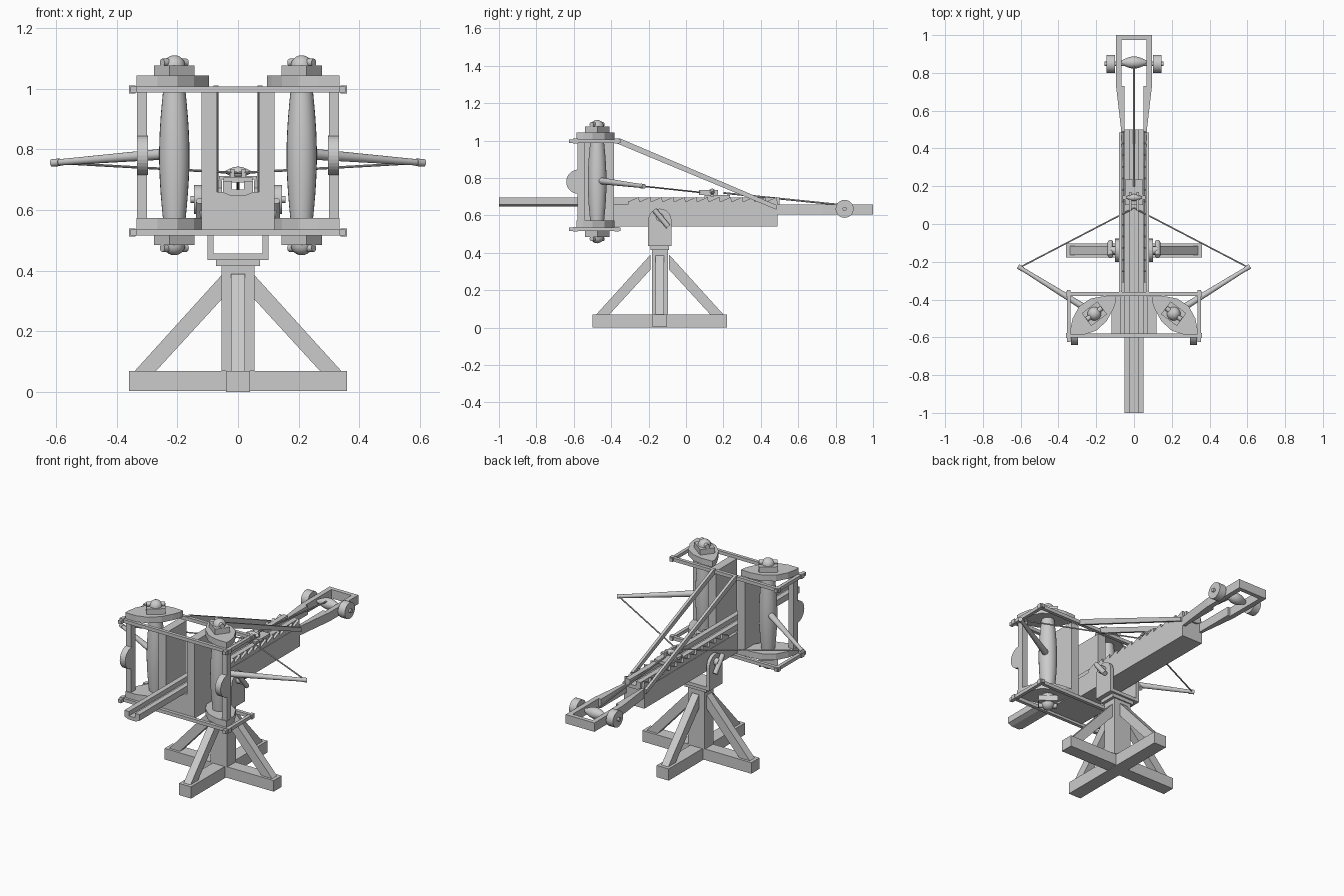
import bpy, bmesh, math
from mathutils import Vector, Matrix

if "Cube" in bpy.data.objects:
    bpy.data.objects.remove(bpy.data.objects["Cube"])

mat = bpy.data.materials.new("plain_grey")
mat.diffuse_color = (0.6, 0.6, 0.6, 1)
mat.use_nodes = True
mat.node_tree.nodes["Principled BSDF"].inputs["Base Color"].default_value = mat.diffuse_color


def finish(name, bm, smooth=False):
    bmesh.ops.recalc_face_normals(bm, faces=bm.faces[:])
    me = bpy.data.meshes.new(name)
    bm.to_mesh(me)
    bm.free()
    me.materials.append(mat)
    ob = bpy.data.objects.new(name, me)
    bpy.context.collection.objects.link(ob)
    if smooth:
        bpy.ops.object.select_all(action='DESELECT')
        ob.select_set(True)
        bpy.context.view_layer.objects.active = ob
        bpy.ops.object.shade_smooth_by_angle(angle=math.radians(40))
    return ob


def box(name, x, y, z, rot=0):
    """Box from ranges, optionally turned about its own vertical axis."""
    bm = bmesh.new()
    c = Vector([(a + b) / 2 for a, b in (x, y, z)])
    s = [abs(b - a) for a, b in (x, y, z)]
    m = Matrix.Translation(c) @ Matrix.Rotation(rot, 4, 'Z') @ Matrix.Diagonal((*s, 1))
    bmesh.ops.create_cube(bm, size=1, matrix=m)
    return finish(name, bm)


def aim(p, q):
    p, q = Vector(p), Vector(q)
    d = q - p
    return Matrix.Translation((p + q) / 2) @ d.to_track_quat('Z', 'Y').to_matrix().to_4x4(), d.length


def rod(name, p, q, r1, r2=None, seg=16):
    bm = bmesh.new()
    m, length = aim(p, q)
    bmesh.ops.create_cone(bm, cap_ends=True, segments=seg, radius1=r1,
                          radius2=r1 if r2 is None else r2, depth=length, matrix=m)
    return finish(name, bm, True)


def prism(name, pts, axis, lo, hi):
    """Extrude a 2D outline along x, y or z."""
    put = {'x': lambda a, b, h: (h, a, b), 'y': lambda a, b, h: (a, h, b),
           'z': lambda a, b, h: (a, b, h)}[axis]
    bm = bmesh.new()
    f = bm.faces.new([bm.verts.new(put(a, b, lo)) for a, b in pts])
    new = bmesh.ops.extrude_face_region(bm, geom=[f])['geom']
    shift = Vector(put(0, 0, hi - lo))
    bmesh.ops.translate(bm, vec=shift, verts=[v for v in new if isinstance(v, bmesh.types.BMVert)])
    return finish(name, bm)


def lathe(name, profile, centre, axis='z', seg=24):
    """Spin (radius, height) pairs about an axis through centre."""
    bm = bmesh.new()
    verts = [bm.verts.new((r, 0, h)) for r, h in profile]
    edges = [bm.edges.new(e) for e in zip(verts, verts[1:])]
    bmesh.ops.spin(bm, geom=verts + edges, cent=(0, 0, 0), axis=(0, 0, 1),
                   angle=math.tau, steps=seg)
    bmesh.ops.remove_doubles(bm, verts=bm.verts[:], dist=1e-5)
    m = Matrix.Translation(centre)
    if axis == 'x':
        m = m @ Matrix.Rotation(math.pi / 2, 4, 'Y')
    bmesh.ops.transform(bm, matrix=m, verts=bm.verts[:])
    return finish(name, bm, True)


def bulge(r_end, r_mid, half, n=12):
    return [(r_end + (r_mid - r_end) * math.cos(t * math.pi / 2), half * t)
            for t in [i * 2 / n - 1 for i in range(n + 1)]]


PY = -0.14  # stand centre
# Stand: crossed feet, post, struts and cap
box("foot_beam_across", (-.36, .36), (PY - .038, PY + .038), (.004, .07))
box("foot_beam_along", (-.04, .04), (PY - .36, PY + .36), (0, .07))
box("post", (-.055, .055), (PY - .043, PY + .043), (.07, .42))
box("post_cap", (-.073, .073), (PY - .05, PY + .05), (.415, .436))
for s in (-1, 1):
    strut = [(.05, .39), (.05, .31), (.27, .07), (.34, .07)]
    prism("side_strut", [(s * a, z) for a, z in strut], 'y', PY - .023, PY + .023)
    prism("long_strut", [(PY + s * a, z) for a, z in strut], 'x', -.023, .023)

# Yoke with rounded cheeks and wing bolts
box("yoke_base", (-.10, .10), (PY - .062, PY + .062), (.436, .456))
cheek = [(PY - .062, .436), (PY + .062, .436)] + [
    (PY + .062 * math.cos(i * math.pi / 12), .574 + .062 * math.sin(i * math.pi / 12))
    for i in range(13)]
for s in (-1, 1):
    prism("yoke_cheek", cheek, 'x', s * .08, s * .10)
    rod("pivot_bolt", (s * .06, PY, .59), (s * .125, PY, .59), .022)
    rod("wing_handle", (s * .125, PY - .03, .63), (s * .125, PY + .045, .54), .014)

# Stock, back fork and slider
box("stock", (-.068, .068), (-.58, .49), (.54, .658))
box("stock_front_block", (-.095, .095), (-.58, -.39), (.53, .66))
prism("slider", [(-.05, .658), (-.024, .647), (.024, .647), (.05, .658), (.05, .695),
                 (.02, .695), (.02, .668), (-.02, .668), (-.02, .695), (-.05, .695)],
      'y', -1, .5)
box("fork_end", (-.095, .095), (.975, 1), (.604, .657))
for s in (-1, 1):
    prism("fork_side", [(s * a, y) for a, y in ((.05, .48), (.066, .48), (.095, .73), (.095, .99),
                                               (.066, .99), (.066, .73), (.05, .73))],
          'z', .604, .657)
    # Toothed rack along the stock
    n, y0, y1 = 13, -.31, .49
    step = (y1 - y0) / n
    teeth = [(y1, .655), (y0, .655)]
    for i in range(n):
        teeth += [(y0 + i * step, .673), (y0 + (i + .93) * step, .698)]
    prism("rack", teeth, 'x', s * .052, s * .066)
    # Sloping braces from frame top to stock
    prism("brace", [(-.375, 1.01), (-.35, 1.01), (.485, .655), (.485, .63), (-.375, .987)],
          'x', s * .064, s * .08)
    # Winch wheels
    rod("winch_wheel", (s * .10, .848, .635), (s * .145, .848, .635), .048, seg=24)

# Winch drum and axle
rod("winch_axle", (-.157, .848, .635), (.157, .848, .635), .011)
lathe("winch_drum", bulge(.008, .032, .07), (0, .855, .635), 'x')

# Trigger carriage, claw, handle and haul rope
box("trigger_block", (-.048, .048), (.10, .235), (.69, .708))
box("trigger_bar", (-.062, .062), (.13, .15), (.70, .712))
for s in (-1, 1):
    box("trigger_claw", (s * .012, s * .026), (.07, .17), (.708, .735))
lathe("trigger_handle", bulge(.004, .018, .042), (0, .14, .725), 'x')
rod("haul_rope", (0, .2, .72), (0, .84, .655), .005, seg=8)

# Spring frame rails, top and bottom
for z0, z1 in ((.516, .536), (.987, 1.007)):
    for y in (-.6, -.38):
        box("cross_rail", (-.36, .36), (y, y + .02), (z0, z1))
    for s in (-1, 1):
        box("end_rail", (s * .335, s * .355), (-.625, -.35), (z0, z1))
        for y in (-.59, -.37):
            box("rail_cap", (s * .338, s * .36), (y - .013, y + .013), (z0 - .003, z1 + .003))

leaf = [(.095, -.385), (.16, -.382), (.23, -.395), (.29, -.435), (.325, -.50), (.335, -.55),
        (.335, -.585), (.265, -.585), (.20, -.565), (.145, -.515), (.11, -.45), (.095, -.41)]
for s in (-1, 1):
    cx, cy = s * .21, -.475
    # Upright planks, posts and arm stops
    box("inner_plank", (s * .07, s * .12), (-.58, -.385), (.53, .99))
    box("outer_post", (s * .30, s * .333), (-.58, -.54), (.536, 1.007))
    stop = [(-.575 + .065 * math.cos(math.pi * (.5 + i / 16)),
             .78 + .065 * math.sin(math.pi * (.5 + i / 16))) for i in range(17)]
    prism("arm_stop", stop, 'x', s * .297, s * .333)
    # Twisted spring bundle
    lathe("spring", bulge(.033, .05, .25), (cx, cy, .78))
    for top in (1, -1):
        a, b = (1.007, 1.043) if top == 1 else (.536, .573)
        prism("leaf_plate", [(s * x, y) for x, y in leaf], 'z', a, b)
        # Washer block, rope dome and locking bar
        h = 1.043 if top == 1 else .518
        box("washer", (cx - .052, cx + .052), (cy - .042, cy + .042),
            (h, h + top * .033), -s * math.radians(37))
        rod("washer_neck", (cx, cy, .985 if top == 1 else .54), (cx, cy, h), .036)
        d = h + top * .033
        dome = [(.036 * math.cos(t * math.pi / 12), top * .034 * math.sin(t * math.pi / 12))
                for t in range(7)]
        lathe("rope_dome", dome, (cx, cy, d))
        v = Vector((s * .04, -.03, 0))
        c = Vector((cx, cy, d + top * .010))
        rod("locking_bar", c - v, c + v, .013)
    # Throwing arm, tip and bowstring
    root, tip = Vector((cx, cy, .787)), Vector((s * .605, -.23, .756))
    rod("arm", root, tip, .019, .010)
    rod("arm_tip", tip - (tip - root).normalized() * .02, tip + (tip - root).normalized() * .01, .0125)
    rod("bowstring", tip, (0, .085, .722), .004, seg=8)
